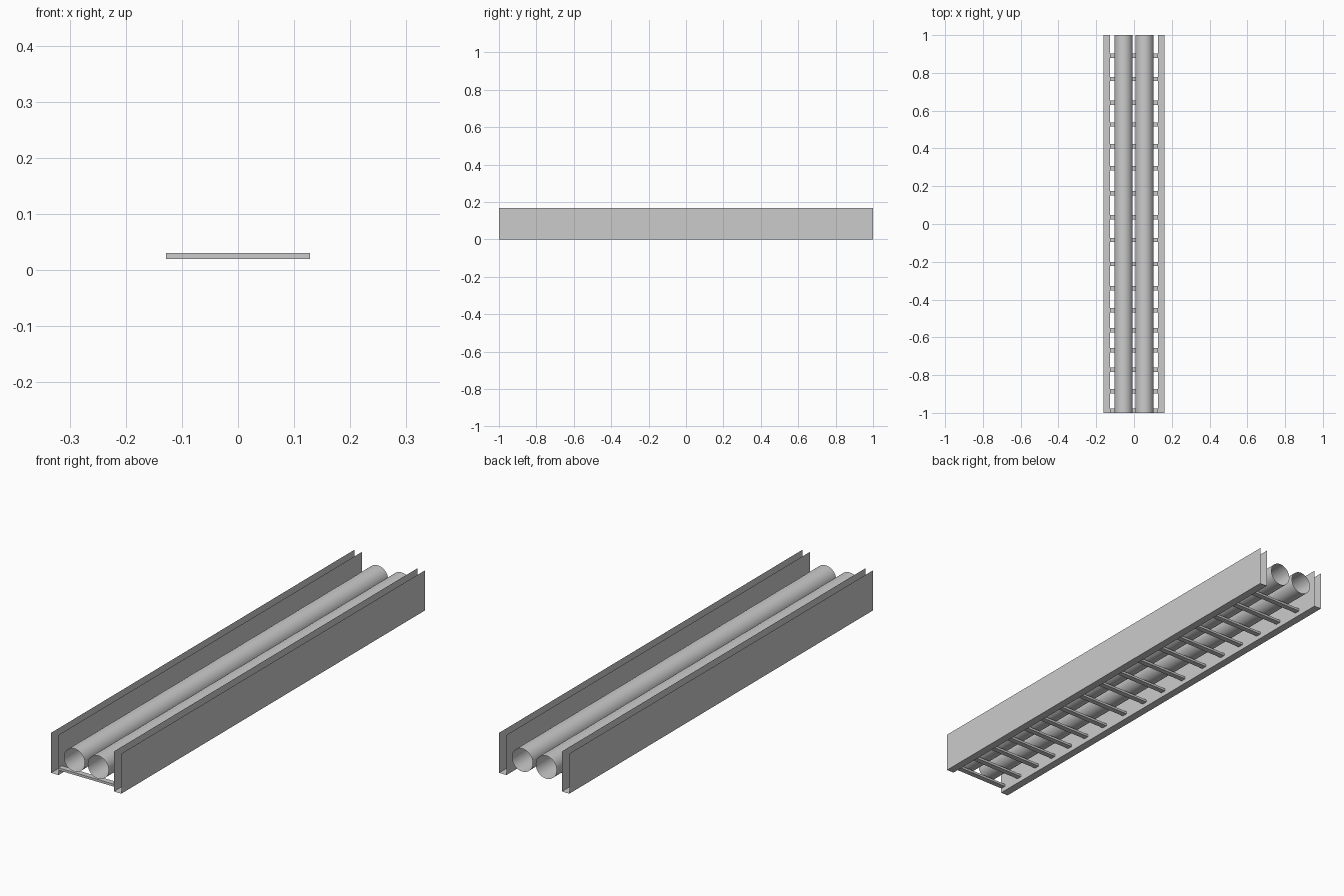
import bpy, bmesh, math

if "Cube" in bpy.data.objects:
    bpy.data.objects.remove(bpy.data.objects["Cube"])


def sheet_extrude(name, profile, y0, y1, closed=False, smooth=False):
    """Sweep an (x, z) profile along y as a thin open sheet."""
    bm = bmesh.new()
    a = [bm.verts.new((x, y0, z)) for x, z in profile]
    b = [bm.verts.new((x, y1, z)) for x, z in profile]
    n = len(profile)
    for i in range(n if closed else n - 1):
        j = (i + 1) % n
        f = bm.faces.new((a[i], b[i], b[j], a[j]))
        f.smooth = smooth
    me = bpy.data.meshes.new(name)
    bm.to_mesh(me)
    bm.free()
    ob = bpy.data.objects.new(name, me)
    bpy.context.collection.objects.link(ob)
    return ob


def box(name, centre, size):
    bm = bmesh.new()
    bmesh.ops.create_cube(bm, size=1)
    bmesh.ops.scale(bm, vec=size, verts=bm.verts)
    me = bpy.data.meshes.new(name)
    bm.to_mesh(me)
    bm.free()
    ob = bpy.data.objects.new(name, me)
    ob.location = centre
    bpy.context.collection.objects.link(ob)


OUT, INN, H = 0.162, 0.128, 0.167
R, PX, PZ = 0.048, 0.055, 0.082

for side, s in (("left", -1), ("right", 1)):
    # U-shaped side rail of thin sheet
    rail = [(s * OUT, H), (s * OUT, 0), (s * INN, 0), (s * INN, H)]
    sheet_extrude(side + "_rail", rail[::s], -1, 1)
    # open-ended pipe
    ring = [(s * PX + R * math.cos(t), PZ + R * math.sin(t))
            for t in (-2 * math.pi * i / 32 for i in range(32))]
    sheet_extrude(side + "_pipe", ring[::-1], -1, 1, True, True)

# rungs between the rails
rungs = [0.89, 0.768, 0.642, 0.527, 0.412, 0.295, 0.163, 0.035, -0.085,
         -0.212, -0.34, -0.457, -0.562, -0.668, -0.772, -0.885, -0.988]
for i, y in enumerate(rungs):
    box(f"rung_{i + 1}", (0, y, 0.025), (2 * INN, 0.023, 0.01))
